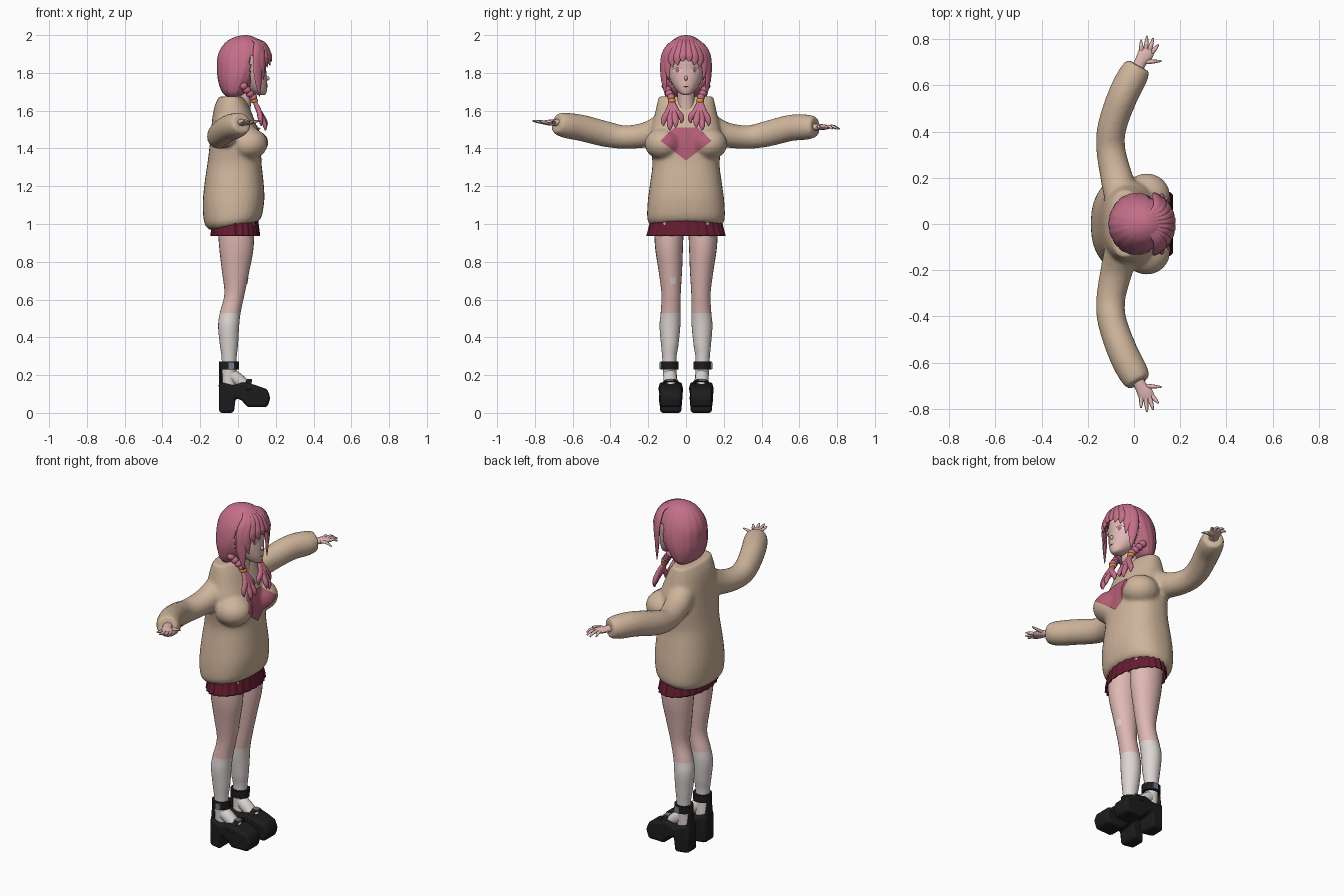
import bpy, bmesh, math
from mathutils import Vector, Matrix

cube = bpy.data.objects.get("Cube")
if cube:
    bpy.data.objects.remove(cube, do_unlink=True)

COLORS = {
    "hair_pink": (0.55, 0.16, 0.25), "skin": (0.74, 0.48, 0.45),
    "knit_beige": (0.62, 0.46, 0.33), "sock_white": (0.72, 0.67, 0.65),
    "skirt_wine": (0.13, 0.012, 0.03), "shoe_black": (0.012, 0.012, 0.012),
    "patch_pink": (0.45, 0.11, 0.18), "tie_orange": (0.75, 0.33, 0.03),
    "buckle_steel": (0.16, 0.2, 0.26), "lash_brown": (0.07, 0.02, 0.03),
}
MATS = {}
for key, rgb in COLORS.items():
    m = bpy.data.materials.new(key)
    m.use_nodes = True
    m.diffuse_color = (*rgb, 1)
    m.node_tree.nodes["Principled BSDF"].inputs["Base Color"].default_value = (*rgb, 1)
    MATS[key] = m


def make(name, bm, *mats, angle=50, rule=None):
    """Turn a bmesh into a smooth shaded object."""
    bmesh.ops.recalc_face_normals(bm, faces=bm.faces)
    if rule:
        for f in bm.faces:
            f.material_index = rule(f.calc_center_median())
    me = bpy.data.meshes.new(name)
    bm.to_mesh(me)
    bm.free()
    ob = bpy.data.objects.new(name, me)
    bpy.context.collection.objects.link(ob)
    for k in mats:
        me.materials.append(MATS[k])
    bpy.ops.object.select_all(action='DESELECT')
    ob.select_set(True)
    bpy.context.view_layer.objects.active = ob
    bpy.ops.object.shade_smooth_by_angle(angle=math.radians(angle))
    return ob


def spline(rows, n):
    """Smooth in-between rows through the given ones."""
    out = []
    for i in range(len(rows) - 1):
        a, b, c, d = (rows[max(i - 1, 0)], rows[i], rows[i + 1], rows[min(i + 2, len(rows) - 1)])
        for k in range(n):
            t = k / n
            out.append([q + t / 2 * (r - p + t * (2 * p - 5 * q + 4 * r - s + t * (3 * (q - r) + s - p)))
                        for p, q, r, s in zip(a, b, c, d)])
    return out + [list(rows[-1])]


def skin_rings(bm, rings, caps=True):
    vs = [[bm.verts.new(p) for p in r] for r in rings]
    n = len(vs[0])
    for a, b in zip(vs, vs[1:]):
        for i in range(n):
            bm.faces.new((a[i], a[(i + 1) % n], b[(i + 1) % n], b[i]))
    if caps:
        bm.faces.new(vs[0][::-1])
        bm.faces.new(vs[-1])


def stack(bm, rows, segs=32, n=4, square=1.0, slope=0, waves=0, depth=0, side=1, caps=True):
    """Horizontal oval rings; a row is z, back, front, half width, (centre y)."""
    rings = []
    for z, x0, x1, ry, *yc in spline(rows, n):
        ring = []
        for i in range(segs):
            a = math.tau * i / segs
            c, s = (math.copysign(abs(f) ** square, f) for f in (math.cos(a), math.sin(a)))
            k = 1 + depth * math.cos(waves * a)
            x = (x0 + x1) / 2 + (x1 - x0) / 2 * c * k
            tilt = slope * x * min(max(0, (1.3 - z) / 0.3), 1)
            ring.append(Vector((x, side * ((yc[0] if yc else 0) + ry * s * k), z + tilt)))
        rings.append(ring)
    skin_rings(bm, rings, caps)


def tube(bm, rows, ref=None, segs=12, n=4):
    """Oval tube; a row is x, y, z, half width, half thickness along ref."""
    rows = spline(rows, n)
    pts = [Vector(r[:3]) for r in rows]
    rings = []
    for i, (p, r) in enumerate(zip(pts, rows)):
        t = (pts[min(i + 1, len(pts) - 1)] - pts[max(i - 1, 0)]).normalized()
        out = Vector(ref) if ref else p - Vector((0.02, 0, 1.8))
        w = t.cross(out).normalized()
        h = w.cross(t)
        rings.append([p + w * r[3] * math.cos(math.tau * k / segs) + h * r[4] * math.sin(math.tau * k / segs)
                      for k in range(segs)])
    skin_rings(bm, rings)


def ball(bm, loc, radii):
    mat = Matrix.Translation(loc) @ Matrix.Diagonal((*radii, 1))
    bmesh.ops.create_uvsphere(bm, u_segments=20, v_segments=12, radius=1, matrix=mat)


def plate(name, outline, target, mat, cuts=3, offset=0.003):
    """Thin painted shape laid on the front of the target."""
    bm = bmesh.new()
    bm.faces.new([bm.verts.new((0.4, y, z)) for y, z in outline])
    bmesh.ops.triangulate(bm, faces=bm.faces)
    bmesh.ops.subdivide_edges(bm, edges=bm.edges, cuts=cuts, use_grid_fill=True)
    ob = make(name, bm, mat)
    sw = ob.modifiers.new("lay", 'SHRINKWRAP')
    sw.target, sw.wrap_method, sw.wrap_mode = target, 'PROJECT', 'ABOVE_SURFACE'
    sw.use_project_x, sw.use_negative_direction, sw.use_positive_direction = True, True, False
    sw.offset = offset
    return ob


def oval(cy, cz, ry, rz):
    return [(cy + ry * math.cos(math.tau * i / 14), cz + rz * math.sin(math.tau * i / 14)) for i in range(14)]


SIDES = ((1, "left"), (-1, "right"))

# Sweater: body, bust and sleeves fused into one knit
bm = bmesh.new()
stack(bm, [(0.995, -0.15, 0.11, 0.185), (1.03, -0.178, 0.128, 0.205), (1.12, -0.187, 0.14, 0.203),
           (1.22, -0.178, 0.135, 0.19), (1.32, -0.162, 0.125, 0.178), (1.42, -0.15, 0.12, 0.19),
           (1.5, -0.142, 0.105, 0.185), (1.57, -0.135, 0.08, 0.168), (1.63, -0.122, 0.055, 0.155),
           (1.675, -0.1, 0.025, 0.145)], square=0.85, slope=0.17)
for s, side in SIDES:
    ball(bm, (0.055, s * 0.12, 1.425), (0.102, 0.1, 0.085))
    tube(bm, [(-0.05, s * 0.1, 1.52, 0.075, 0.08), (-0.075, s * 0.2, 1.475, 0.07, 0.068),
              (-0.1, s * 0.32, 1.46, 0.063, 0.062), (-0.095, s * 0.42, 1.475, 0.063, 0.068),
              (-0.05, s * 0.55, 1.508, 0.066, 0.07), (-0.005, s * 0.64, 1.518 - s * 0.005, 0.066, 0.067),
              (0.02, s * 0.685, 1.525 - s * 0.01, 0.055, 0.055)], ref=(0, 0, 1), segs=20)
sweater = make("sweater", bm, "knit_beige")
rm = sweater.modifiers.new("fuse", 'REMESH')
rm.mode, rm.voxel_size, rm.use_smooth_shade = 'VOXEL', 0.01, True
sm = sweater.modifiers.new("soften", 'SMOOTH')
sm.factor, sm.iterations = 0.5, 6
plate("chest_patch", [(0, 1.335), (0.135, 1.44), (0.06, 1.51), (-0.06, 1.51), (-0.135, 1.44)],
      sweater, "patch_pink", cuts=12, offset=0.005)

# Pleated skirt
bm = bmesh.new()
stack(bm, [(0.937, -0.143, 0.115, 0.206), (0.99, -0.138, 0.108, 0.192), (1.05, -0.13, 0.1, 0.18)],
      segs=120, waves=24, depth=0.022, caps=False)
make("skirt", bm, "skirt_wine").modifiers.new("cloth", 'SOLIDIFY').thickness = 0.006

# Head, neck, nose and ears
bm = bmesh.new()
stack(bm, [(1.684, 0.105, 0.142, 0.015), (1.695, 0.07, 0.15, 0.036), (1.73, 0.0, 0.155, 0.066),
           (1.775, -0.05, 0.153, 0.089), (1.82, -0.065, 0.149, 0.098), (1.87, -0.07, 0.15, 0.1),
           (1.92, -0.06, 0.135, 0.09), (1.97, -0.02, 0.09, 0.05)])
head = make("head", bm, "skin")
bm = bmesh.new()
tube(bm, [(0.015, 0, 1.6, 0.052, 0.052), (0.025, 0, 1.66, 0.045, 0.045), (0.035, 0, 1.74, 0.046, 0.046)],
     ref=(1, 0, 0), segs=20)
make("neck", bm, "skin")
bm = bmesh.new()
ball(bm, (0.152, 0, 1.772), (0.016, 0.009, 0.013))
for s, side in SIDES:
    ball(bm, (0.04, s * 0.1, 1.795), (0.02, 0.016, 0.033))
make("nose_and_ears", bm, "skin")

# Painted face
for s, side in SIDES:
    plate(side + "_eye", oval(s * 0.045, 1.813, 0.022, 0.014), head, "sock_white", offset=0.002)
    plate(side + "_iris", oval(s * 0.044, 1.813, 0.01, 0.0125), head, "patch_pink", offset=0.0035)
    plate(side + "_lash", [(s * 0.02, 1.818), (s * 0.045, 1.828), (s * 0.074, 1.817), (s * 0.045, 1.832)],
          head, "lash_brown", offset=0.005)
plate("mouth", oval(0, 1.727, 0.016, 0.003), head, "lash_brown")

# Bobbed hair shell, open at the face
bm = bmesh.new()
stack(bm, [(1.675, -0.06, 0.01, 0.09), (1.7, -0.085, 0.05, 0.113), (1.76, -0.105, 0.1, 0.13),
           (1.82, -0.11, 0.135, 0.133), (1.88, -0.108, 0.152, 0.124), (1.93, -0.09, 0.148, 0.104),
           (1.97, -0.055, 0.118, 0.074), (1.992, -0.01, 0.08, 0.04), (2.0, 0.03, 0.05, 0.008)],
      segs=72, n=5, waves=18, depth=0.01)
gone = [f for f in bm.faces if f.calc_center_median().x > 0.065 and f.calc_center_median().z < 1.895]
bmesh.ops.delete(bm, geom=gone, context='FACES')
make("hair_shell", bm, "hair_pink").modifiers.new("thick", 'SOLIDIFY').thickness = 0.01

# Fringe and cheek locks
bm = bmesh.new()
for s, side in SIDES:
    for y, z, w in ((0.016, 1.86, 0.02), (0.045, 1.84, 0.021), (0.072, 1.83, 0.021),
                    (0.095, 1.765, 0.022), (0.112, 1.675, 0.027)):
        x = 0.018 + 0.15 * math.sqrt(1 - (y / 0.136) ** 2)
        tube(bm, [(0.05, s * y * 0.2, 1.985, 0.008, 0.006), (0.05 + x * 0.5, s * y * 0.62, 1.958, w * 0.8, 0.01),
                  (x, s * y, 1.9, w, 0.01), (x + 0.003, s * y * 1.05, 0.5 * z + 0.95, w, 0.01),
                  (x + 0.01, s * y * 0.97, z, 0.002, 0.002)])
make("hair_fringe", bm, "hair_pink")

# Braids, ties and loose ends
for s, side in SIDES:
    bm = bmesh.new()
    for i in range(4):
        t = i / 3
        ball(bm, (0.03 + 0.05 * t, s * (0.108 - 0.03 * t), 1.73 - 0.06 * t), (0.022, 0.021, 0.02))
    for x, y, z in ((0.115, 0.025, 1.535), (0.145, 0.055, 1.51), (0.142, 0.085, 1.495), (0.12, 0.118, 1.52)):
        tube(bm, [(0.085, s * 0.075, 1.655, 0.012, 0.01), (0.112, s * (0.04 + y * 0.45), 1.595, 0.018, 0.014),
                  (x, s * y, z + 0.03, 0.016, 0.012), (x + 0.003, s * y, z, 0.003, 0.003)], ref=(1, 0, 0))
    make(side + "_braid", bm, "hair_pink")
    bm = bmesh.new()
    ball(bm, (0.086, s * 0.075, 1.653), (0.02, 0.021, 0.016))
    make(side + "_hair_tie", bm, "tie_orange")

# Hands with spread fingers
for s, side in SIDES:
    bm = bmesh.new()
    z = 1.525 - s * 0.012
    tube(bm, [(0.01, s * 0.66, z, 0.027, 0.02), (0.028, s * 0.7, z, 0.026, 0.017),
              (0.05, s * 0.735, z, 0.034, 0.014), (0.06, s * 0.757, z, 0.028, 0.009)], ref=(0, 0, 1))
    for bx, by, ex, ey in ((0.033, 0.745, 0.03, 0.795), (0.05, 0.75, 0.057, 0.813), (0.067, 0.75, 0.083, 0.803),
                           (0.078, 0.742, 0.105, 0.775), (0.04, 0.7, 0.118, 0.705)):
        tube(bm, [(bx, s * by, z, 0.01, 0.009), ((bx + ex) / 2, s * (by + ey) / 2, z + 0.004, 0.009, 0.008),
                  (ex, s * ey, z - s * 0.01, 0.004, 0.004)], ref=(0, 0, 1), segs=8)
    make(side + "_hand", bm, "skin")

# Legs with socks, then the platform shoes
PROFILE = [(-0.1, 0), (-0.022, 0), (-0.012, 0.08), (0.02, 0.065), (0.05, 0.03), (0.155, 0.03),
           (0.172, 0.08), (0.155, 0.125), (0.09, 0.148), (0.03, 0.165), (-0.02, 0.145), (-0.1, 0.165)]
for s, side in SIDES:
    bm = bmesh.new()
    stack(bm, [(0.13, -0.085, -0.01, 0.035, 0.082), (0.28, -0.086, -0.008, 0.037, 0.088),
               (0.36, -0.096, 0.0, 0.046, 0.086), (0.46, -0.105, 0.006, 0.055, 0.085),
               (0.53, -0.096, 0.014, 0.053, 0.081), (0.63, -0.072, 0.035, 0.051, 0.079),
               (0.75, -0.085, 0.06, 0.062, 0.083), (0.88, -0.1, 0.083, 0.074, 0.09),
               (1.03, -0.11, 0.085, 0.08, 0.09)], side=s, segs=24, n=6)
    leg = make(side + "_leg", bm, "skin", "sock_white", rule=lambda c: int(c.z < 0.53))
    bm = bmesh.new()
    tube(bm, [(-0.05, s * 0.085, 0.21, 0.035, 0.035), (0.0, s * 0.083, 0.175, 0.037, 0.035),
              (0.06, s * 0.08, 0.13, 0.035, 0.025)], ref=(0, 0, 1))
    make(side + "_foot_sock", bm, "sock_white")

    bm = bmesh.new()
    def outline(k):
        return [Vector((x, s * 0.081 + k * 0.061 * (1 - 0.4 * ((x - 0.05) / 0.16) ** 4), z)) for x, z in PROFILE]
    skin_rings(bm, [outline(-1), outline(1)])
    bv = make(side + "_shoe", bm, "shoe_black", angle=60).modifiers.new("round", 'BEVEL')
    bv.width, bv.segments = 0.016, 3
    bm = bmesh.new()
    stack(bm, [(0.23, -0.1, 0.006, 0.048, 0.087), (0.272, -0.1, 0.006, 0.048, 0.087)], side=s, segs=24, n=1)
    tube(bm, [(-0.09, s * 0.085, 0.14, 0.035, 0.012), (-0.093, s * 0.086, 0.25, 0.016, 0.008)], ref=(1, 0, 0))
    tube(bm, [(0.055, s * 0.024, 0.12, 0.015, 0.008), (0.058, s * 0.05, 0.166, 0.015, 0.008),
              (0.058, s * 0.11, 0.166, 0.015, 0.008), (0.055, s * 0.138, 0.12, 0.015, 0.008)], ref=(0, 0, 1))
    make(side + "_shoe_straps", bm, "shoe_black")
    bm = bmesh.new()
    for loc, size in (((-0.035, s * 0.135, 0.25), (0.032, 0.008, 0.036)),
                      ((0.06, s * 0.085, 0.174), (0.03, 0.036, 0.012))):
        bmesh.ops.create_cube(bm, size=1, matrix=Matrix.Translation(loc) @ Matrix.Diagonal((*size, 1)))
    make(side + "_buckles", bm, "buckle_steel")

# Small dressing on the right thigh
plate("thigh_plaster", [(-0.085, 0.68), (-0.055, 0.685), (-0.055, 0.72), (-0.085, 0.715)], leg, "sock_white")
